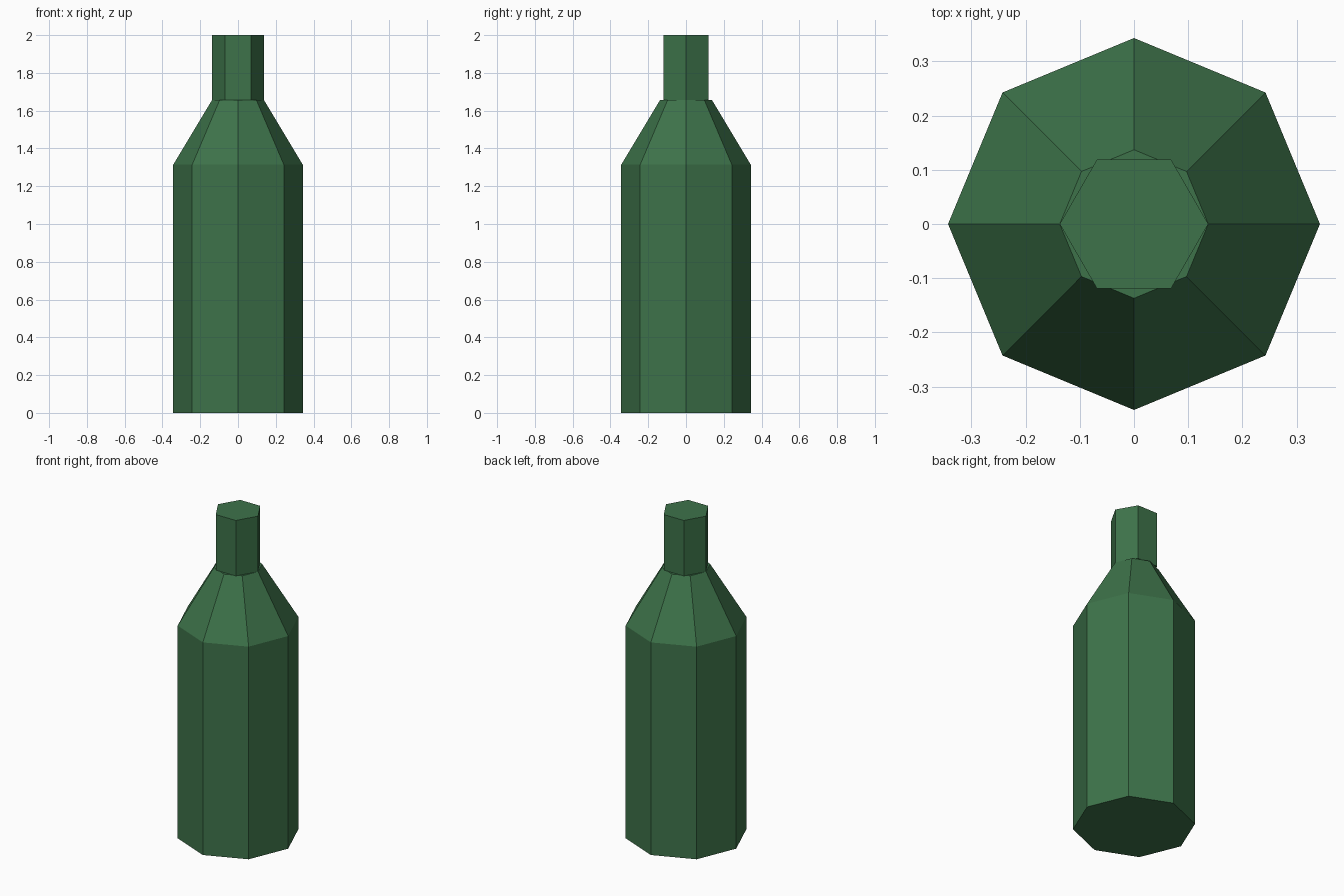
import bpy

if "Cube" in bpy.data.objects:
    bpy.data.objects.remove(bpy.data.objects["Cube"])

# One flat bottle-green material
green = bpy.data.materials.new("bottle green")
green.diffuse_color = (0.047, 0.171, 0.068, 1.0)
green.use_nodes = True
green.node_tree.nodes["Principled BSDF"].inputs["Base Color"].default_value = green.diffuse_color


def prism(name, sides, r_bottom, r_top, z0, z1):
    """Capped, flat-faced prism or frustum with a corner on the x axis."""
    bpy.ops.mesh.primitive_cone_add(
        vertices=sides, radius1=r_bottom, radius2=r_top,
        depth=z1 - z0, end_fill_type='NGON', location=(0, 0, (z0 + z1) / 2))
    ob = bpy.context.object
    ob.name = name
    # a corner already lies on the x axis for 8 sides; 6 sides need a 30 degree turn
    if sides == 6:
        ob.rotation_euler.z = 0.5235988
    ob.data.materials.append(green)
    return ob


# Straight octagonal body, tapering shoulder, hexagonal neck
prism("body", 8, 0.343, 0.343, 0.0, 1.314)
prism("shoulder", 8, 0.343, 0.137, 1.314, 1.657)
prism("neck", 6, 0.137, 0.137, 1.657, 2.0)
